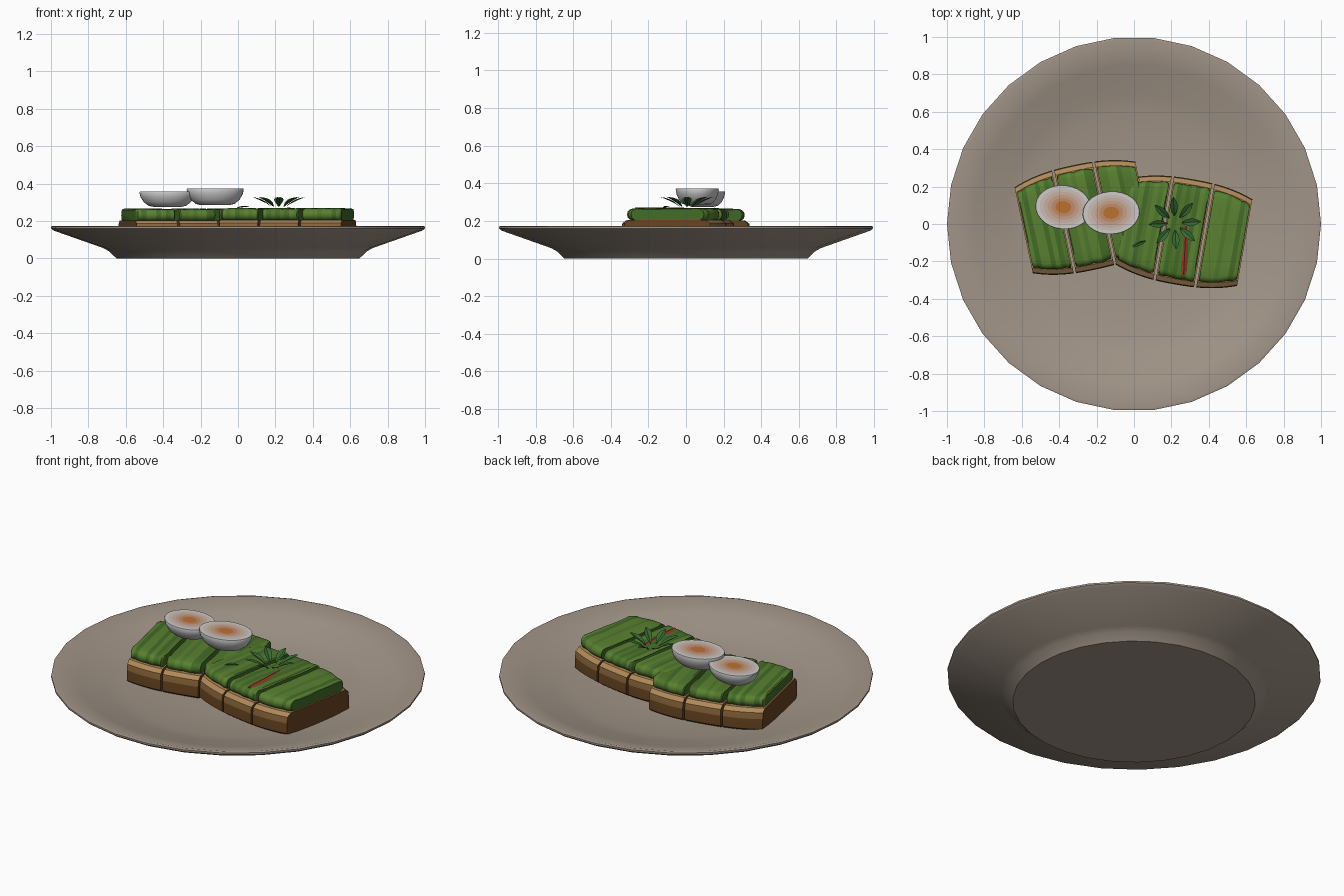
import bpy, bmesh, random
from math import sin, cos, pi, radians
from mathutils import Matrix, Vector

if "Cube" in bpy.data.objects:
    bpy.data.objects.remove(bpy.data.objects["Cube"])

random.seed(4)


def mat(name, r, g, b):
    m = bpy.data.materials.new(name)
    m.diffuse_color = (r, g, b, 1)
    m.use_nodes = True
    m.node_tree.nodes["Principled BSDF"].inputs["Base Color"].default_value = m.diffuse_color
    return m


STONE = mat("stone", .36, .30, .245)
CRUST = mat("crust", .14, .06, .015)
CRUST_MID = mat("crust_mid", .27, .14, .045)
CRUMB = mat("crumb", .43, .25, .10)
GREENS = [mat("green", .10, .22, .03), mat("green_dark", .055, .15, .02),
          mat("green_mid", .08, .185, .025)]
LEAF = mat("leaf", .035, .14, .03)
RED = mat("red", .28, .04, .02)
WHITE = mat("egg_white", .6, .6, .6)
YOLK, PALE = Vector((.50, .17, .03)), Vector((.62, .60, .57))
YOLKS = [mat("yolk_%d" % i, *YOLK.lerp(PALE, i / 5)) for i in range(6)]


def finish(bm, name, mats, matrix=None, angle=35):
    bmesh.ops.recalc_face_normals(bm, faces=bm.faces)
    me = bpy.data.meshes.new(name)
    bm.to_mesh(me)
    bm.free()
    for m in mats:
        me.materials.append(m)
    ob = bpy.data.objects.new(name, me)
    bpy.context.collection.objects.link(ob)
    if matrix:
        ob.matrix_world = matrix
    bpy.ops.object.select_all(action='DESELECT')
    ob.select_set(True)
    bpy.context.view_layer.objects.active = ob
    bpy.ops.object.shade_smooth_by_angle(angle=radians(angle))
    return ob


def loft(rings, cap=True, pick=lambda i, j: 0, cap_mat=0):
    """Skin a list of closed point rings; pick(i, j) chooses the material."""
    bm = bmesh.new()
    vs = [[bm.verts.new(p) for p in r] for r in rings]
    n = len(rings[0])
    for i in range(len(vs) - 1):
        for j in range(n):
            k = (j + 1) % n
            f = bm.faces.new((vs[i][j], vs[i][k], vs[i + 1][k], vs[i + 1][j]))
            f.material_index = pick(i, j)
    if cap:
        for r in (vs[0], vs[-1]):
            bm.faces.new(r).material_index = cap_mat
    return bm


def circles(profile, n, sx=1, sy=1):
    return [[(r * sx * cos(2 * pi * k / n), r * sy * sin(2 * pi * k / n), z)
             for k in range(n)] for r, z in profile]


# plate: 30-sided lathe
plate = [(.65, 0), (.69, .038), (.72, .055), (.985, .148), (1, .16), (1, .17), (.985, .174),
         (.85, .137), (.7, .1), (.6, .077), (.3, .07)]
finish(loft(circles(plate, 30)), "plate", [STONE])

HALF = .33


def reach(u):
    """Half length of the toast at offset u (bulging ends)."""
    return .285 - .05 * (abs(u) / HALF) ** 2.5


# bread section: (inset from end, height)
BREAD = [(.02, .075), (0, .09), (0, .15), (.005, .185), (.03, .203)]


def bread_slice(name, u0, u1, M):
    rings = []
    for i in range(9):
        t = i / 8
        u, h = u0 + (u1 - u0) * t, 0
        h = reach(u)
        rings.append([(u, h - d, z) for d, z in BREAD] +
                     [(u, d - h, z) for d, z in reversed(BREAD)])
    look = {0: 0, 1: 0, 2: 1, 3: 2, 4: 2, 5: 2, 6: 1, 7: 0, 8: 0, 9: 0}
    finish(loft(rings, pick=lambda i, j: look[j]), name, [CRUST, CRUST_MID, CRUMB], M)


def avocado_slice(name, u0, u1, M):
    rings, steps = [], [0, .03, .12, .25, .38, .5, .62, .75, .88, .97, 1]
    for t in steps:
        u = u0 + (u1 - u0) * t
        edge = .008 if t in (0, 1) else 0
        h = reach(u) - .033 - edge + random.uniform(-.004, .004)
        ring = []
        # rounded ends, then a gently lumpy top
        for a in range(-90, 91, 30):
            ring.append((u, h - .03 + .03 * cos(radians(a)), .231 + .031 * sin(radians(a))))
        for s in (.66, .33, 0, -.33, -.66):
            ring.append((u, s * h, .264 - edge * .6 + random.uniform(-.003, .003)))
        for a in range(90, 271, 30):
            ring.append((u, -h + .03 + .03 * cos(radians(a)), .231 + .031 * sin(radians(a))))
        rings.append(ring)
    cols = [random.choice((0, 0, 1, 2)) for _ in steps]
    finish(loft(rings, pick=lambda i, j: cols[i], cap_mat=1), name, GREENS, M)


# two toasts, each cut in three
for side, x, y, z, tilt in (("left", -.267, .035, 0, 12), ("right", .267, -.042, .003, -10)):
    M = Matrix.Translation((x, y, z)) @ Matrix.Rotation(radians(tilt), 4, 'Z')
    for k in range(3):
        a = -HALF + k * .22 + (.006 if k else 0)
        b = -HALF + (k + 1) * .22 - (.006 if k < 2 else 0)
        bread_slice("%s_toast_%d" % (side, k + 1), a, b, M)
        avocado_slice("%s_avocado_%d" % (side, k + 1), a + .006, b - .006, M)


# halved eggs with a yolk fading into the white
def egg(name, x, y, z, top, sx, sy, turn):
    h = top - z
    prof = [(.5, 0), (.68, .08 * h), (.85, .32 * h), (.96, .65 * h), (1, .93 * h), (.985, h)]
    fade = [(r, h) for r in (.84, .7, .56, .42, .28, .12)]
    rings = circles(prof + fade, 28, sx, sy)
    bm = loft(rings, pick=lambda i, j: 0 if i < 5 else 11 - i, cap_mat=0)
    for f in bm.faces:
        if len(f.verts) > 4 and f.calc_center_median().z > h / 2:
            f.material_index = 1
    M = Matrix.Translation((x, y, z)) @ Matrix.Rotation(radians(turn), 4, 'Z')
    finish(bm, name, [WHITE] + YOLKS, M)


egg("egg_half_left", -.378, .09, .275, .356, .15, .118, -6)
egg("egg_half_right", -.122, .06, .284, .372, .153, .115, 4)


# herb sprig: ring of folded leaves curling upward
def leaf(name, M, length=.11, width=.021):
    bm = bmesh.new()
    rows = []
    for t, w in ((0, .12), (.25, .75), (.5, 1), (.75, .7), (1, .04)):
        zc = .05 * t ** .8
        rows.append([bm.verts.new((length * t, s * w * width, zc + abs(s) * w * .008))
                     for s in (-1, 0, 1)])
    for p, q in zip(rows, rows[1:]):
        for j in (0, 1):
            bm.faces.new((p[j], p[j + 1], q[j + 1], q[j]))
    bmesh.ops.solidify(bm, geom=bm.faces[:], thickness=.003)
    finish(bm, name, [LEAF], M)


for k in range(8):
    M = (Matrix.Translation((.218, .005, .277)) @
         Matrix.Rotation(radians(k * 45 + 3), 4, 'Z') @ Matrix.Translation((.04, 0, 0)))
    leaf("herb_leaf_%d" % (k + 1), M, .105 if k % 2 else .1)

# small fallen leaf
leaf("loose_leaf", Matrix.Translation((-.02, -.125, .262)) @ Matrix.Rotation(.4, 4, 'Z') @
     Matrix.Rotation(.4, 4, 'Y'), .08, .01)

# red sauce streak
streak = [(.278, -.01, .008), (.274, -.09, .015), (.27, -.17, .018), (.266, -.25, .016), (.265, -.272, .008)]
rings = [[(x - w, y, .266), (x, y, .272), (x + w, y, .266), (x, y, .262)] for x, y, w in streak]
finish(loft(rings), "sauce_streak", [RED])
